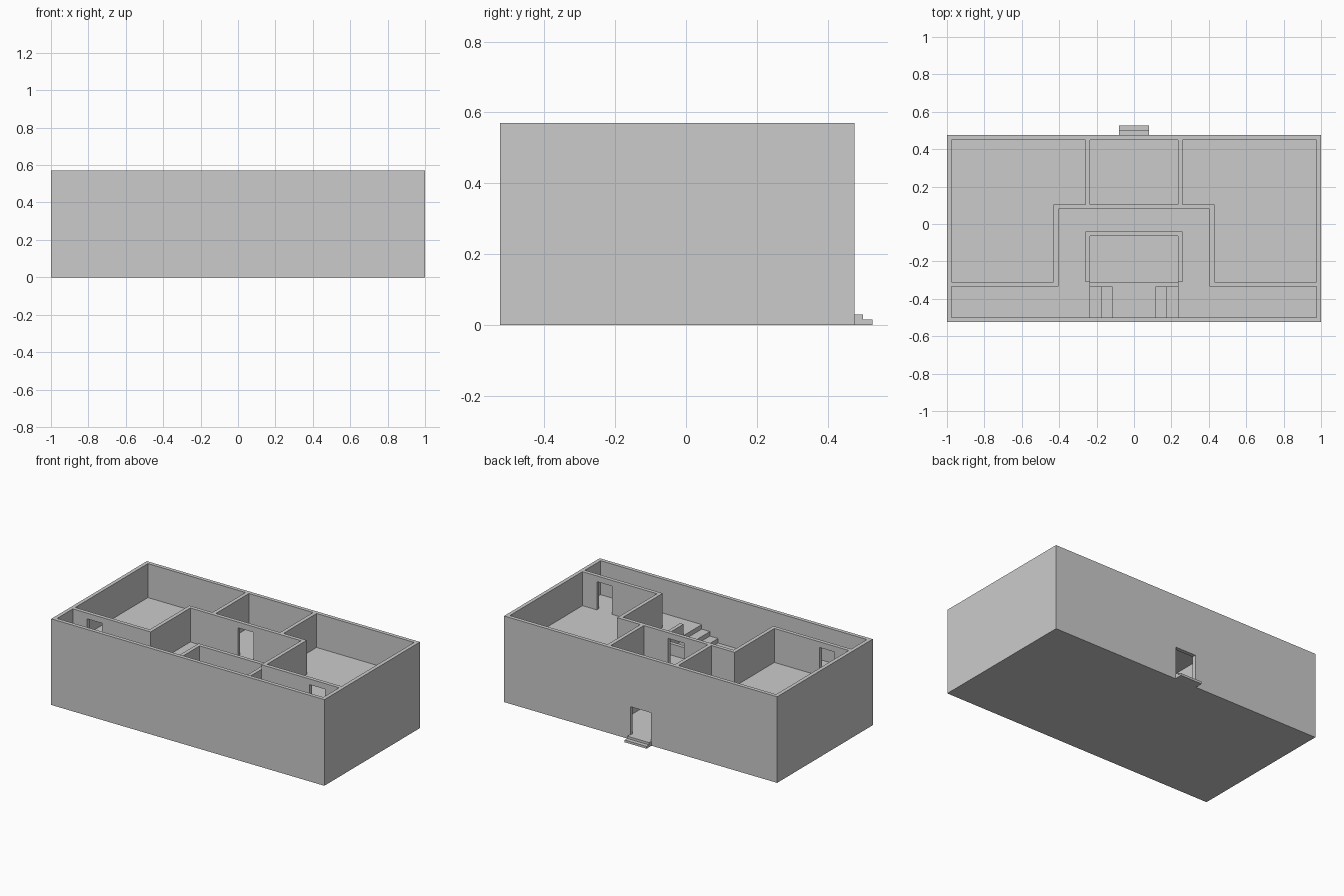
import bpy, bmesh
from mathutils import Vector

if "Cube" in bpy.data.objects:
    bpy.data.objects.remove(bpy.data.objects["Cube"])

T = 0.025                        # wall thickness
LOW, CEIL, UP, TOP = 0.03, 0.315, 0.345, 0.57
DOOR_H = 0.187


def part(name, boxes):
    """One object made of axis-aligned boxes (x0, x1, y0, y1, z0, z1)."""
    bm = bmesh.new()
    for x0, x1, y0, y1, z0, z1 in boxes:
        lo, hi = Vector((x0, y0, z0)), Vector((x1, y1, z1))
        cube = bmesh.ops.create_cube(bm, size=1)
        for v in cube['verts']:
            v.co = Vector((v.co[i] * (hi[i] - lo[i]) + (hi[i] + lo[i]) / 2 for i in range(3)))
    me = bpy.data.meshes.new(name)
    bm.to_mesh(me)
    bm.free()
    ob = bpy.data.objects.new(name, me)
    bpy.context.collection.objects.link(ob)
    return ob


def door_wall(x0, x1, y0, z0, z1, centre, width):
    """Wall along x with one doorway standing on its base."""
    a, b, y1 = centre - width / 2, centre + width / 2, y0 + T
    return [(x0, a, y0, y1, z0, z1), (b, x1, y0, y1, z0, z1),
            (a, b, y0, y1, z0 + DOOR_H, z1)]


def mirror(boxes):
    return boxes + [(-b[1], -b[0]) + tuple(b[2:]) for b in boxes]


# Floors: full ground slab, upper slab around the stairwell
part("ground_floor", [(-1, 1, -0.525, 0.475, 0, LOW)])
part("upper_floor", mirror([(0.235, 0.975, -0.5, 0.45, CEIL, UP)])
     + [(-0.235, 0.235, -0.065, 0.45, CEIL, UP)])

# Outer shell with the entrance in the back wall
part("outer_side_walls", mirror([(0.975, 1, -0.525, 0.475, LOW, TOP)]))
part("outer_front_wall", [(-0.975, 0.975, -0.525, -0.5, LOW, TOP)])
part("outer_entrance_wall", door_wall(-0.975, 0.975, 0.45, LOW, TOP, 0, 0.15))

# Room partitions, same plan on both storeys
for storey, z0, z1 in (("lower", LOW, CEIL), ("upper", UP, TOP)):
    part(storey + "_vestibule_walls", mirror([(0.235, 0.26, 0.105, 0.45, z0, z1)]))
    part(storey + "_hall_back_wall", door_wall(-0.43, 0.43, 0.08, z0, z1, 0, 0.115))
    part(storey + "_hall_side_walls", mirror([(0.405, 0.43, -0.335, 0.08, z0, z1)]))
    part(storey + "_corridor_walls",
         mirror(door_wall(0.43, 0.975, -0.335, z0, z1, 0.815, 0.11)))

# Low balustrade around the stairwell
part("balustrade", mirror([(0.235, 0.26, -0.31, -0.065, UP, 0.42)])
     + [(-0.26, 0.26, -0.065, -0.04, UP, 0.42)])

# Stairs dropping from both sides to a central landing
part("stair_steps", mirror([(0.175, 0.235, -0.5, -0.335, LOW, 0.315),
                            (0.115, 0.175, -0.5, -0.335, LOW, 0.285)]))
part("stair_landing", [(-0.115, 0.115, -0.5, -0.335, LOW, 0.255)])
part("landing_wall", [(-0.235, 0.235, -0.335, -0.31, LOW, 0.25)])

# Entrance steps
part("entrance_steps", [(-0.08, 0.08, 0.475, 0.5, 0, 0.03),
                        (-0.08, 0.08, 0.5, 0.527, 0, 0.015)])
